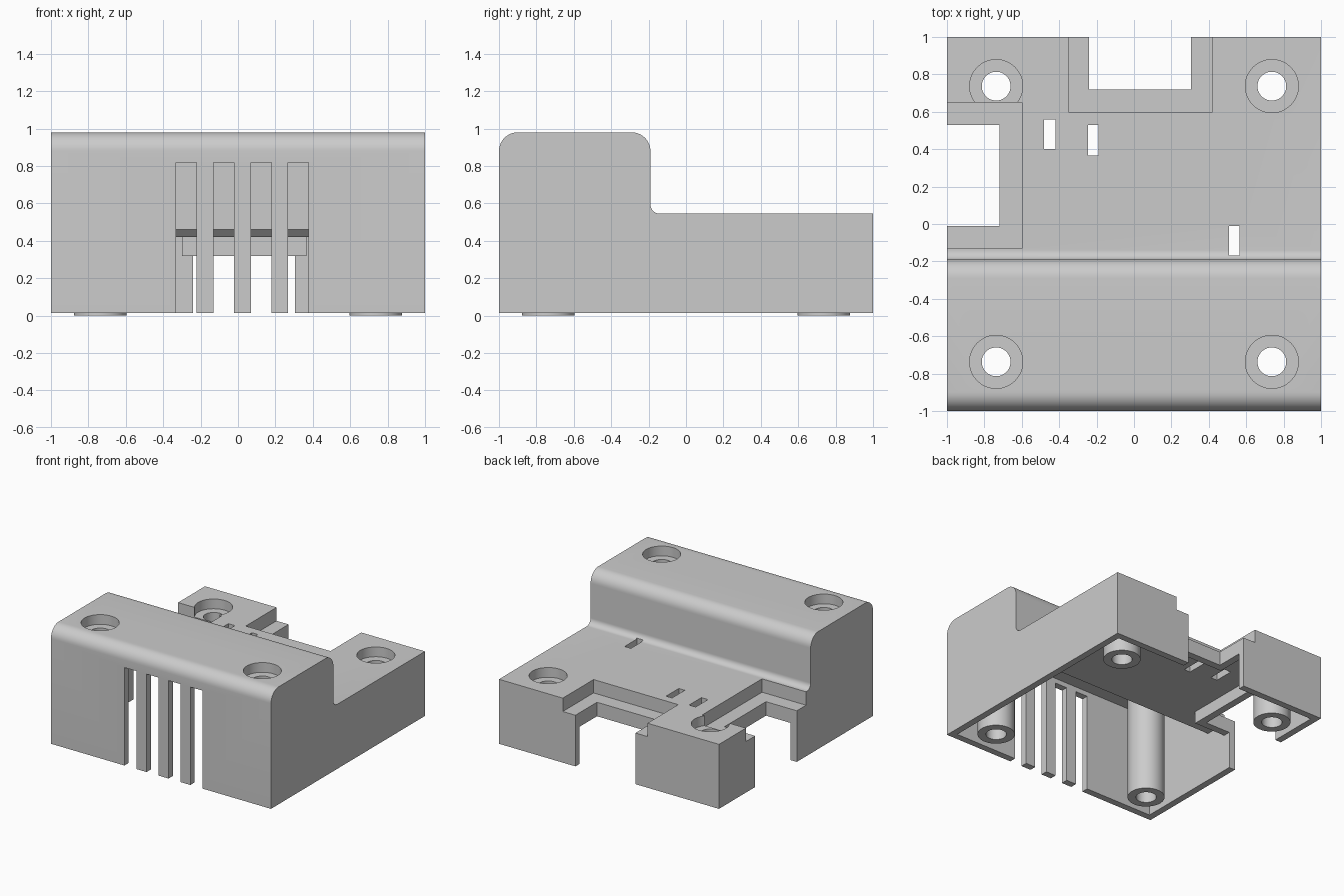
import bpy, bmesh, math

cube = bpy.data.objects.get("Cube")
if cube:
    bpy.data.objects.remove(cube, do_unlink=True)

grey = bpy.data.materials.new("grey plastic")
grey.use_nodes = True
COLOUR = (0.6, 0.6, 0.6, 1)
grey.diffuse_color = COLOUR
grey.node_tree.nodes["Principled BSDF"].inputs["Base Color"].default_value = COLOUR


def finish(bm, name):
    bmesh.ops.recalc_face_normals(bm, faces=bm.faces)
    mesh = bpy.data.meshes.new(name)
    bm.to_mesh(mesh)
    bm.free()
    ob = bpy.data.objects.new(name, mesh)
    mesh.materials.append(grey)
    bpy.context.collection.objects.link(ob)
    return ob


def box(name, x0, x1, y0, y1, z0, z1):
    bm = bmesh.new()
    bmesh.ops.create_cube(bm, size=1)
    for v in bm.verts:
        v.co = ((x0 + x1) / 2 + v.co.x * (x1 - x0),
                (y0 + y1) / 2 + v.co.y * (y1 - y0),
                (z0 + z1) / 2 + v.co.z * (z1 - z0))
    return finish(bm, name)


def cylinder(name, x, y, r, z0, z1):
    bm = bmesh.new()
    bmesh.ops.create_cone(bm, cap_ends=True, segments=48, radius1=r, radius2=r, depth=z1 - z0)
    bmesh.ops.translate(bm, verts=bm.verts, vec=(x, y, (z0 + z1) / 2))
    return finish(bm, name)


def arc(cy, cz, r, a0, a1, n=10):
    angles = [math.radians(a0 + (a1 - a0) * i / n) for i in range(n + 1)]
    return [(cy + r * math.cos(a), cz + r * math.sin(a)) for a in angles]


def extrude_profile(name, points, half):
    bm = bmesh.new()
    face = bm.faces.new([bm.verts.new((-half, y, z)) for y, z in points])
    out = bmesh.ops.extrude_face_region(bm, geom=[face])
    moved = [g for g in out["geom"] if isinstance(g, bmesh.types.BMVert)]
    bmesh.ops.translate(bm, verts=moved, vec=(2 * half, 0, 0))
    return finish(bm, name)


def combine(target, tool, operation):
    mod = target.modifiers.new("combine", "BOOLEAN")
    mod.operation = operation
    mod.solver = "EXACT"
    mod.object = tool
    bpy.context.view_layer.objects.active = target
    bpy.ops.object.modifier_apply(modifier=mod.name)
    bpy.data.objects.remove(tool, do_unlink=True)


# Stepped outer body with rounded shoulders
BASE, LOW, HIGH = 0.015, 0.545, 0.98
outer = ([(-1, BASE)] + arc(-0.9, HIGH - 0.1, 0.1, 180, 90)
         + arc(-0.29, HIGH - 0.1, 0.1, 90, 0)
         + arc(-0.14, LOW + 0.05, 0.05, 180, 270) + [(1, LOW), (1, BASE)])
case = extrude_profile("case_cover", outer, 1)

# Hollow interior, open underneath
IN, ROOF = 0.945, 0.42
inner = [(-IN, -0.1), (-IN, 0.86), (-0.3, 0.86), (-0.3, 0.46), (-0.26, ROOF), (IN, ROOF), (IN, -0.1)]
combine(case, extrude_profile("cavity", inner, IN), "DIFFERENCE")

# Thickened frames around the two connector openings
combine(case, box("back_frame", -0.3, 0.365, 0.66, 0.98, 0.32, 0.5), "UNION")
combine(case, box("side_frame", -0.98, -0.66, -0.07, 0.59, 0.32, 0.5), "UNION")

# Screw posts
P = 0.737
screws = [(sx * P, sy * P, HIGH if sy < 0 else LOW) for sx in (-1, 1) for sy in (-1, 1)]
for x, y, top in screws:
    combine(case, cylinder("post", x, y, 0.14, 0, top - 0.095), "UNION")

# Screw holes with counterbores
for x, y, top in screws:
    combine(case, cylinder("counterbore", x, y, 0.142, top - 0.08, top + 0.1), "DIFFERENCE")
    combine(case, cylinder("screw_hole", x, y, 0.077, -0.1, top + 0.1), "DIFFERENCE")

# Connector openings: shallow recess plus full-height notch
STEP = 0.435
cuts = [
    (-0.35, 0.42, 0.6, 1.1, STEP, 0.7),
    (-0.24, 0.305, 0.72, 1.1, -0.1, 0.7),
    (-1.1, -0.6, -0.13, 0.65, STEP, 0.7),
    (-1.1, -0.72, -0.01, 0.53, -0.1, 0.7),
    # Small indicator slots in the roof
    (-0.48, -0.42, 0.4, 0.56, 0.3, 0.7),
    (-0.245, -0.19, 0.365, 0.53, 0.3, 0.7),
    (0.508, 0.565, -0.168, -0.01, 0.3, 0.7),
]
# Four tall cable slots in the front wall
cuts += [(x, x + 0.11, -1.1, -0.9, -0.1, 0.82) for x in (-0.332, -0.131, 0.069, 0.267)]
for c in cuts:
    combine(case, box("opening", *c), "DIFFERENCE")

bpy.ops.object.select_all(action="DESELECT")
case.select_set(True)
bpy.context.view_layer.objects.active = case
bpy.ops.object.shade_smooth_by_angle(angle=math.radians(30))
